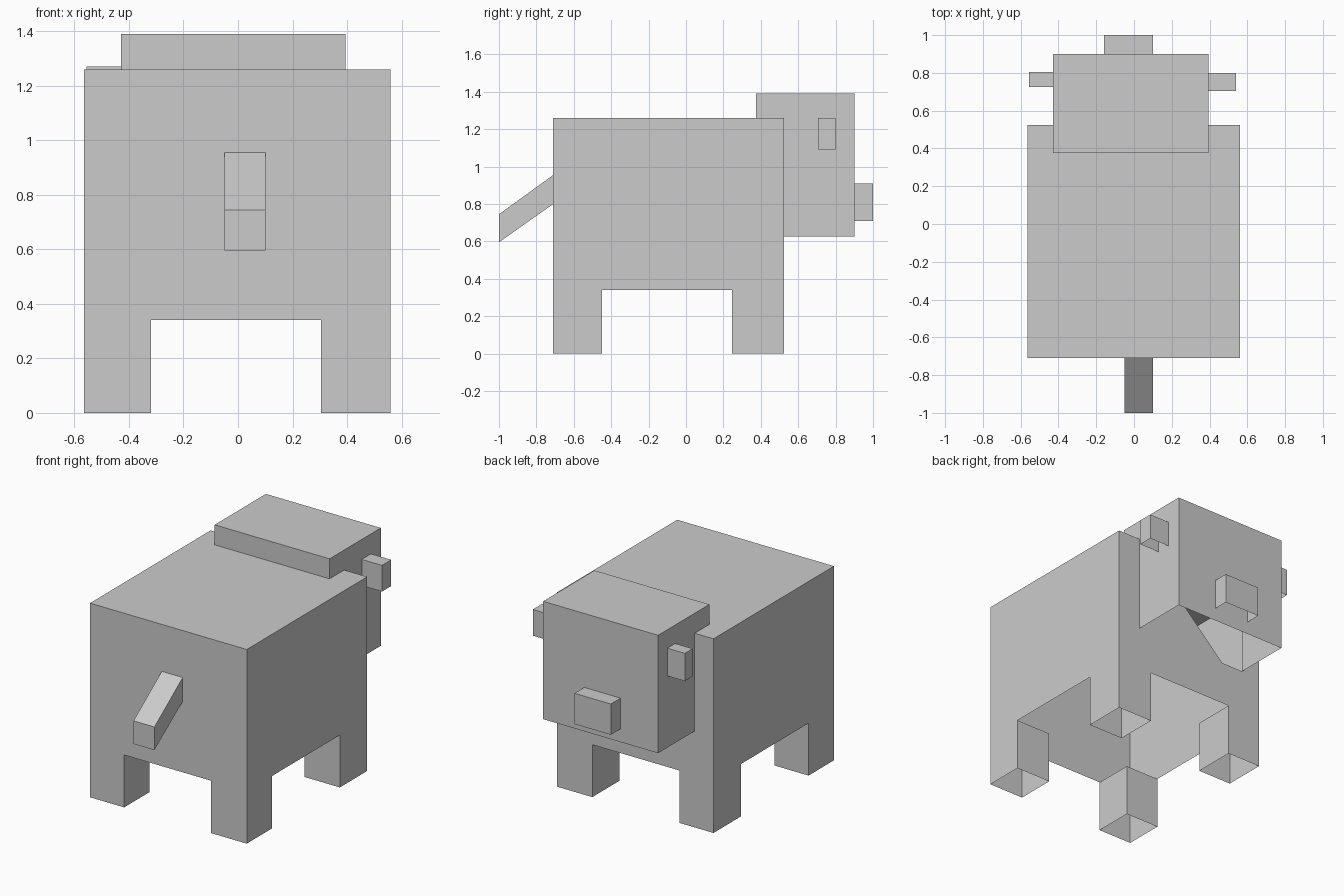
import bpy
import bmesh

if "Cube" in bpy.data.objects:
    bpy.data.objects.remove(bpy.data.objects["Cube"], do_unlink=True)

grey = bpy.data.materials.new("plain_grey")
grey.use_nodes = True
grey.diffuse_color = (0.6, 0.6, 0.6, 1)
grey.node_tree.nodes["Principled BSDF"].inputs["Base Color"].default_value = (0.6, 0.6, 0.6, 1)


def finish(name, bm):
    bmesh.ops.remove_doubles(bm, verts=bm.verts, dist=0.0001)
    bmesh.ops.recalc_face_normals(bm, faces=bm.faces)
    mesh = bpy.data.meshes.new(name)
    bm.to_mesh(mesh)
    bm.free()
    mesh.materials.append(grey)
    obj = bpy.data.objects.new(name, mesh)
    bpy.context.collection.objects.link(obj)
    return obj


def shell(x, y, z, skip):
    """Box between the given ranges, without the sides named in skip."""
    bm = bmesh.new()
    bmesh.ops.create_cube(bm, size=1)
    for v in bm.verts:
        v.co = [r[0] if c < 0 else r[1] for c, r in zip(v.co, (x, y, z))]
    bm.normal_update()
    axes = {"-x": (-1, 0, 0), "+x": (1, 0, 0), "-y": (0, -1, 0),
            "+y": (0, 1, 0), "-z": (0, 0, -1), "+z": (0, 0, 1)}
    gone = [f for f in bm.faces
            if any(sum(a * b for a, b in zip(f.normal, axes[s])) > 0.9 for s in skip)]
    bmesh.ops.delete(bm, geom=gone, context="FACES")
    return bm


def sweep(bm, profile, x):
    """Carry an open (y, z) profile across x and close both sides."""
    rows = [[bm.verts.new((px, py, pz)) for py, pz in profile] for px in x]
    for row in rows:
        bm.faces.new(row)
    return rows


LEFT, RIGHT = 0.56, -0.565
BACK, FRONT = -0.71, 0.525
BELLY, TOP = 0.34, 1.26
HEAD_X = (-0.43, 0.395)

# Hollow body, with the head opening in its front wall
body = shell((RIGHT, LEFT), (BACK, FRONT), (BELLY, TOP), ("-z", "+y"))
wall = [(RIGHT, BELLY), (LEFT, BELLY), (LEFT, TOP), (HEAD_X[1], TOP),
        (-0.27, 0.625), (HEAD_X[0], 0.625), (HEAD_X[0], TOP), (RIGHT, TOP)]
body.faces.new([body.verts.new((px, FRONT, pz)) for px, pz in wall])
finish("body", body)

# Four hollow legs
for side, x in (("left", (0.305, LEFT)), ("right", (RIGHT, -0.32))):
    for end, y in (("front", (0.245, FRONT)), ("back", (BACK, -0.45))):
        finish(f"{end}_{side}_leg", shell(x, y, (0, BELLY), ("-z", "+z")))

# Head, stepped over the edge of the back and open underneath
head = bmesh.new()
profile = [(FRONT, 0.625), (0.9, 0.625), (0.9, 1.39),
           (0.375, 1.39), (0.375, TOP), (FRONT, TOP)]
a, b = sweep(head, profile, HEAD_X)
for i in (1, 2, 3):
    head.faces.new((a[i], a[i + 1], b[i + 1], b[i]))
finish("head", head)

# Snout and ears
finish("snout", shell((-0.16, 0.10), (0.9, 1.0), (0.71, 0.91), ("-z", "-y")))
finish("left_ear", shell((HEAD_X[1], 0.54), (0.705, 0.80), (1.09, TOP), ("-z", "-x")))
finish("right_ear", shell((-0.555, HEAD_X[0]), (0.725, 0.805), (1.09, 1.27), ("-z", "+x")))

# Tail slanting down from the back
tail = bmesh.new()
a, b = sweep(tail, [(BACK, 0.80), (-1, 0.595), (-1, 0.745), (BACK, 0.955)], (-0.05, 0.10))
for i in (1, 2):
    tail.faces.new((a[i], a[i + 1], b[i + 1], b[i]))
finish("tail", tail)
